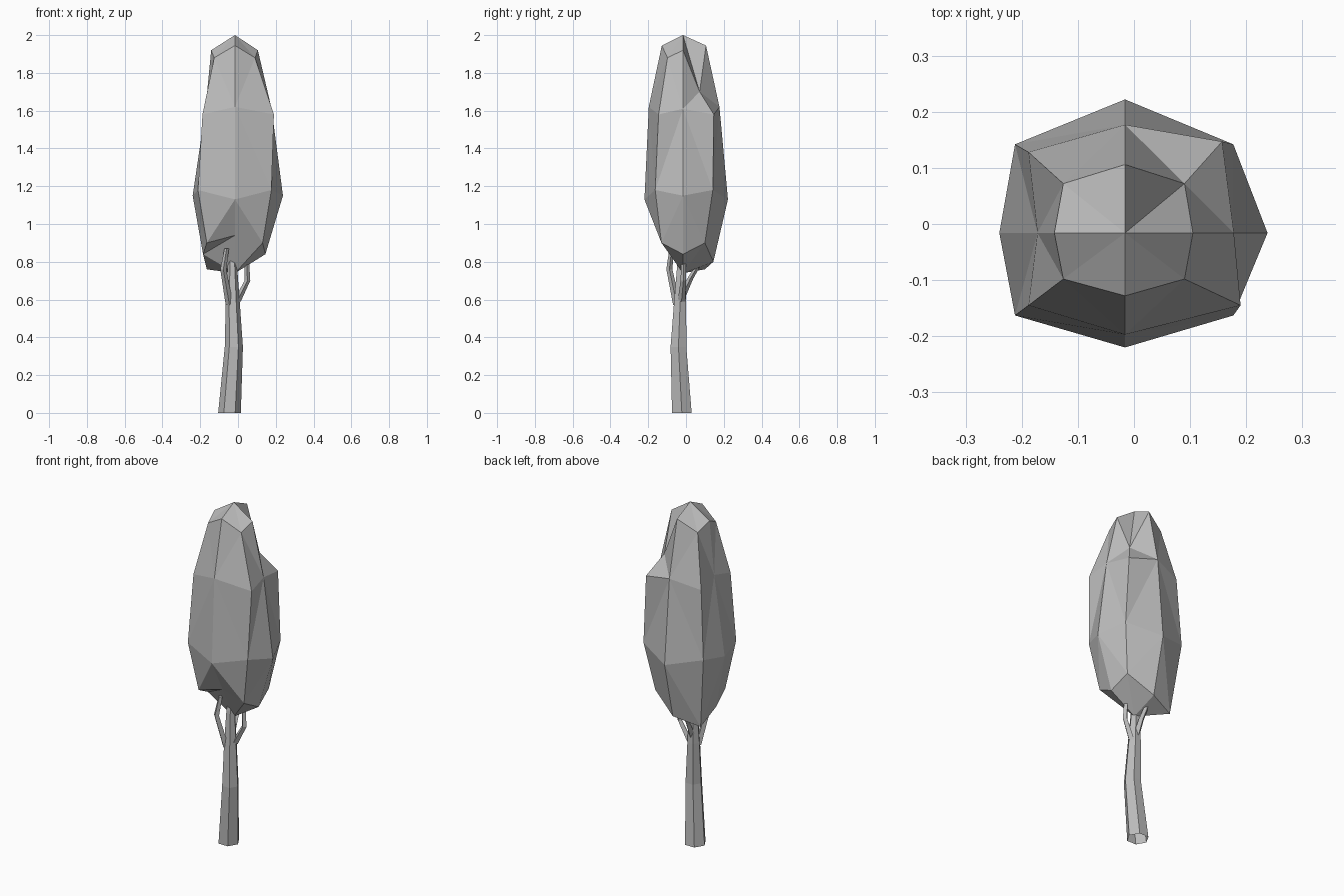
import bpy, bmesh
from mathutils import Vector

if "Cube" in bpy.data.objects:
    bpy.data.objects.remove(bpy.data.objects["Cube"])

CX = CY = -0.016

# One mid-grey surface for the whole tree
grey = bpy.data.materials.new("mid_grey")
grey.diffuse_color = (0.5, 0.5, 0.5, 1)
grey.use_nodes = True
grey.node_tree.nodes["Principled BSDF"].inputs["Base Color"].default_value = grey.diffuse_color


def make_object(name, bm):
    bmesh.ops.recalc_face_normals(bm, faces=bm.faces[:])
    mesh = bpy.data.meshes.new(name)
    bm.to_mesh(mesh)
    bm.free()
    mesh.materials.append(grey)
    obj = bpy.data.objects.new(name, mesh)
    bpy.context.collection.objects.link(obj)
    return obj


def ring(xs, ys, z_ew, z_ns, dx, dy, z_diag):
    """Eight points E, NE, N ... : axis extents first, then corner extents."""
    (w, e), (s, n), (dw, de), (ds, dn) = xs, ys, dx, dy
    return [Vector(p) for p in (
        (e, CY, z_ew), (de, dn, z_diag), (CX, n, z_ns), (dw, dn, z_diag),
        (w, CY, z_ew), (dw, ds, z_diag), (CX, s, z_ns), (de, ds, z_diag))]


# Leaf crown: four eight-sided rings between two poles
rings = [
    ring((-.142, .105), (-.128, .106), 1.92, 1.945, (-.126, .09), (-.098, .072), 1.88),
    ring((-.172, .178), (-.197, .177), 1.61, 1.62, (-.188, .19), (-.145, .128), 1.58),
    ring((-.24, .238), (-.22, .222), 1.15, 1.13, (-.212, .177), (-.163, .142), 1.18),
    ring((-.185, .145), (-.12, .145), 0.84, 0.80, (-.165, .13), (-.13, .10), 0.90),
]
# Uneven dents and bulges
rings[0][1].z = 1.70
rings[1][1].xy = .157, .147
rings[3][6].z = 0.94
rings[3][3].z = 0.76

bm = bmesh.new()
top = bm.verts.new((CX, CY, 2.0))
bottom = bm.verts.new((CX, CY, 0.74))
loops = [[bm.verts.new(p) for p in r] for r in rings]
for i in range(8):
    j = (i + 1) % 8
    bm.faces.new((top, loops[0][i], loops[0][j]))
    if i not in (4, 5):
        bm.faces.new((bottom, loops[3][j], loops[3][i]))
    for k in range(3):
        a, b = loops[k][i], loops[k][j]
        c, d = loops[k + 1][j], loops[k + 1][i]
        # diagonals: corner-to-axis at the top, axis-to-corner below
        if (i % 2 == 1) == (k == 0):
            bm.faces.new((a, c, b))
            bm.faces.new((a, d, c))
        else:
            bm.faces.new((a, d, b))
            bm.faces.new((b, d, c))
# Folded lower front-left corner
west, corner, south = loops[3][4:7]
bm.faces.new((west, south, corner))
bm.faces.new((bottom, south, west))
make_object("leaf_crown", bm)


def tapered_limb(name, path, sides):
    """Open-based stack of horizontal polygons along (x, y, z, radius) points."""
    bm = bmesh.new()
    loops = []
    for x, y, z, r in path:
        res = bmesh.ops.create_circle(bm, segments=sides, radius=r)
        # start the polygon on the x axis
        for v in res["verts"]:
            v.co = Vector((v.co.y + x, -v.co.x + y, z))
        loops.append(res["verts"])
    for lo, hi in zip(loops, loops[1:]):
        for i in range(sides):
            j = (i + 1) % sides
            bm.faces.new((lo[i], lo[j], hi[j], hi[i]))
    bm.faces.new(loops[-1])
    return make_object(name, bm)


# Trunk and side branches
tapered_limb("trunk", [(-.045, -.022, 0, .060), (-.022, -.040, .35, .048),
                       (-.028, -.031, .59, .037), (-.030, -.025, .78, .025),
                       (-.030, -.020, .88, .012)], 6)
tapered_limb("left_branch", [(-.045, -.048, .57, .020), (-.078, -.088, .76, .016),
                             (-.060, -.076, .87, .012)], 4)
tapered_limb("right_branch", [(-.005, -.024, .59, .020), (.050, -.014, .70, .015),
                              (.046, -.012, .80, .013)], 4)
tapered_limb("back_branch", [(-.030, -.020, .62, .020), (-.032, .022, .71, .016),
                             (-.038, .070, .79, .013)], 4)
